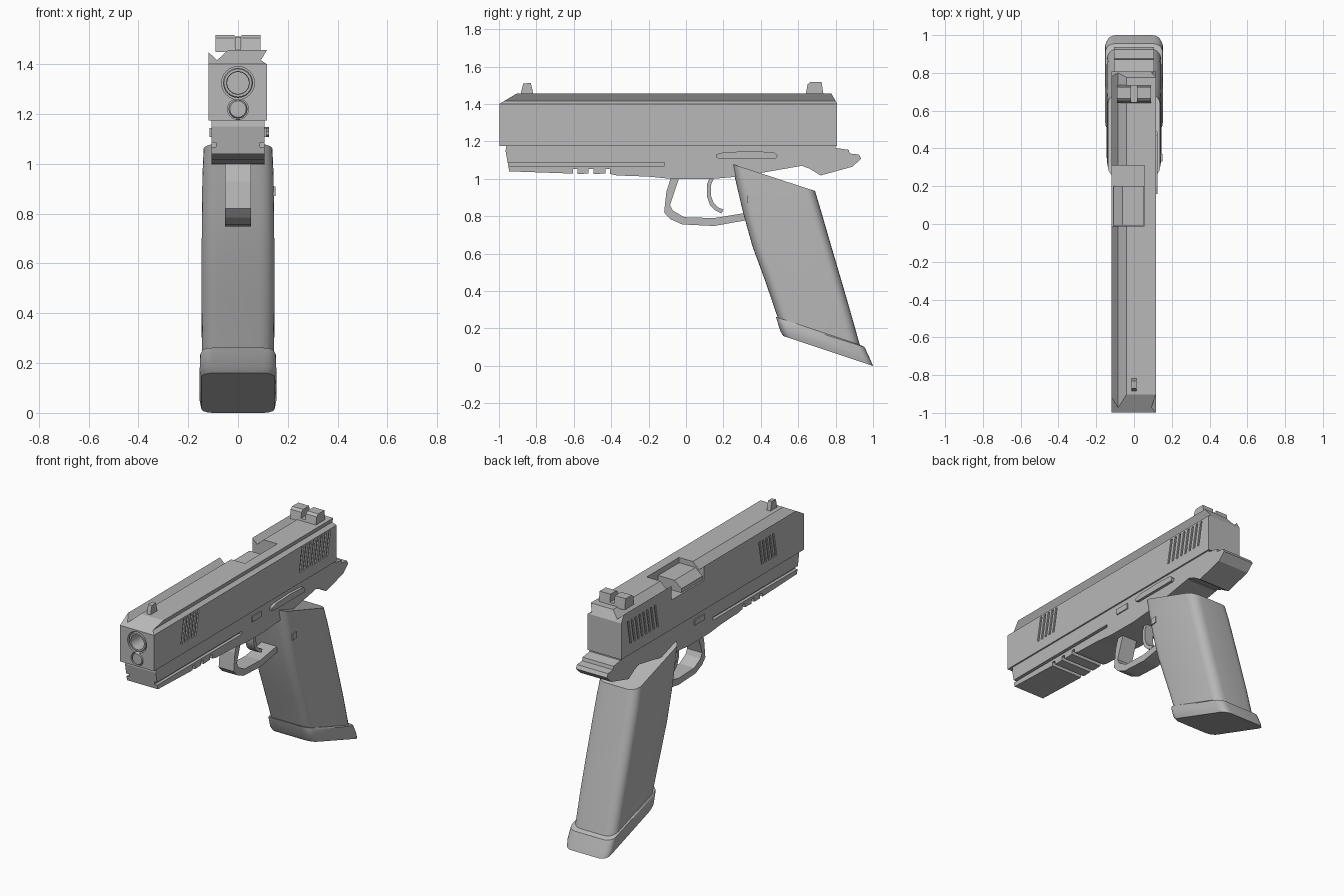
import bpy, bmesh, math
from mathutils import Vector

if "Cube" in bpy.data.objects:
    bpy.data.objects.remove(bpy.data.objects["Cube"])

grey = bpy.data.materials.new("plain grey")
grey.diffuse_color = (0.48, 0.48, 0.48, 1)
grey.use_nodes = True
grey.node_tree.nodes["Principled BSDF"].inputs["Base Color"].default_value = grey.diffuse_color


def finish(name, bm, smooth=False):
    bmesh.ops.recalc_face_normals(bm, faces=bm.faces)
    me = bpy.data.meshes.new(name)
    bm.to_mesh(me)
    bm.free()
    me.materials.append(grey)
    ob = bpy.data.objects.new(name, me)
    bpy.context.collection.objects.link(ob)
    if smooth:
        bpy.ops.object.select_all(action='DESELECT')
        ob.select_set(True)
        bpy.context.view_layer.objects.active = ob
        bpy.ops.object.shade_smooth_by_angle(angle=math.radians(35))
    return ob


def loft(name, rings, smooth=False):
    """Skin a list of equal closed rings and cap both ends."""
    bm = bmesh.new()
    vs = [[bm.verts.new(p) for p in r] for r in rings]
    n = len(vs[0])
    for a, b in zip(vs, vs[1:]):
        for i in range(n):
            j = (i + 1) % n
            bm.faces.new((a[i], a[j], b[j], b[i]))
    bm.faces.new(vs[0])
    bm.faces.new(vs[-1])
    return finish(name, bm, smooth)


def side(name, pts, x0, x1, smooth=False):
    """Extrude a (y, z) outline across x."""
    return loft(name, [[(x, y, z) for y, z in pts] for x in (x0, x1)], smooth)


def box(name, x0, x1, y0, y1, z0, z1):
    return side(name, [(y0, z0), (y1, z0), (y1, z1), (y0, z1)], x0, x1)


def turned(name, z, prof, n=24):
    """Lathe (radius, y) pairs around a y-directed axis at height z."""
    return loft(name, [[(r * math.cos(2 * math.pi * i / n), y,
                         z + r * math.sin(2 * math.pi * i / n)) for i in range(n)]
                       for r, y in prof], True)


def cut(ob, cutters):
    for c in cutters:
        m = ob.modifiers.new("cut", 'BOOLEAN')
        m.operation, m.solver, m.object = 'DIFFERENCE', 'EXACT', c
    dg = bpy.context.evaluated_depsgraph_get()
    dg.update()
    me = bpy.data.meshes.new_from_object(ob.evaluated_get(dg))
    ob.modifiers.clear()
    ob.data = me
    for c in cutters:
        bpy.data.objects.remove(c)


def strip(path, w):
    """Outline of constant thickness around a (y, z) path."""
    p = [Vector(q) for q in path]
    left, right = [], []
    for i, q in enumerate(p):
        t = (p[min(i + 1, len(p) - 1)] - p[max(i - 1, 0)]).normalized()
        nrm = Vector((-t.y, t.x)) * w / 2
        left.append(q + nrm)
        right.append(q - nrm)
    return [tuple(q) for q in left + right[::-1]]


# slide: cross-section with top grooves, extruded along y
sec = [(-.118, 1.175), (.116, 1.175), (.116, 1.40), (.092, 1.416), (.116, 1.457),
       (-.04, 1.457), (-.084, 1.416), (-.118, 1.448)]
slide = loft("slide", [[(x, y, z) for x, z in sec] for y in (-.998, .808)])
cutters = [
    side("front_wedge", [(-1.1, 1.34), (-.9, 1.459), (-.9, 1.6), (-1.1, 1.6)], -.3, .3),
    side("rear_wedge", [(.9, 1.32), (.815, 1.39), (.775, 1.46), (.775, 1.6), (.9, 1.6)], -.3, .3),
    box("port", -.2, .055, -.01, .31, 1.36, 1.6),
    turned("muzzle_hole", 1.325, [(.066, -1.1), (.066, -.75)]),
    turned("rod_hole", 1.22, [(.042, -1.1), (.042, -.9)]),
]
for y0, count, step in ((-.73, 5, .034), (.44, 8, .038)):
    for k in range(count):
        y = y0 + k * step
        prof = [(y, 1.24), (y + .015, 1.24), (y + .043, 1.39), (y + .028, 1.39)]
        cutters.append(side("groove_r", prof, .108, .2))
        cutters.append(side("groove_l", prof, -.2, -.110))
cut(slide, cutters)

# barrel, guide rod and chamber block
turned("barrel", 1.325, [(.06, -.74), (.06, -.99), (.056, -.996), (.046, -.996),
                         (.044, -.98), (.044, -.8)])
turned("guide_rod", 1.22, [(.038, -.89), (.038, -.99), (.033, -.998)])
chamber = [(-.108, 1.35), (-.108, 1.385), (-.06, 1.425), (.053, 1.425), (.053, 1.35)]
loft("chamber_block", [[(x, y, z) for x, z in chamber] for y in (-.008, .2)])

# sights
side("front_sight", [(-.885, 1.45), (-.87, 1.51), (-.83, 1.512), (-.815, 1.45)], -.013, .013)
rear = side("rear_sight", [(.64, 1.45), (.65, 1.505), (.665, 1.518), (.725, 1.518),
                           (.735, 1.45)], -.09, .09)
cut(rear, [box("sight_notch", -.015, .015, .5, .9, 1.47, 1.6)])

# frame with accessory-rail notches underneath
prof = [(-.96, 1.18), (-.965, 1.15), (-.945, 1.04), (-.605, 1.028)]
for y in (-.605, -.52, -.43):
    prof += [(y, 1.028), (y, 1.052), (y + .025, 1.052), (y + .025, 1.026)]
prof = prof[:3] + prof[4:]
prof += [(-.37, 1.018), (-.2, 1.012), (-.08, 1.0), (.12, .998), (.26, 1.01), (.42, 1.035),
         (.61, 1.068), (.66, 1.12), (.8, 1.15), (.8, 1.18)]
frame = side("frame", prof, -.107, .107)
cut(frame, [box("rail_r", .088, .2, -1.1, -.115, 1.068, 1.086),
            box("rail_l", -.2, -.088, -1.1, -.115, 1.068, 1.086),
            box("front_slot", -.07, .07, -1.1, -.955, 1.05, 1.07)])

# rear tang
side("tang", [(.56, 1.09), (.64, 1.135), (.76, 1.15), (.8, 1.165), (.87, 1.155), (.875, 1.135),
              (.925, 1.13), (.937, 1.108), (.89, 1.065), (.72, 1.018), (.66, 1.055)],
     -.107, .107)

# trigger guard and trigger
side("trigger_guard", [(-.08, 1.01), (-.105, .93), (-.117, .82), (-.085, .785), (-.02, .756),
                       (.15, .748), (.32, .778), (.32, .818), (.15, .79), (-.01, .795),
                       (-.07, .83), (-.085, .86), (-.035, 1.01)], -.052, .052)
side("trigger", strip([(.145, 1.02), (.123, .97), (.122, .91), (.138, .865), (.163, .84),
                       (.195, .825)], .022), -.03, .03, True)

# small controls on the sides
pill = [(.16, 1.115), (.175, 1.108), (.48, 1.108), (.49, 1.125), (.47, 1.142),
        (.35, 1.148), (.2, 1.142), (.16, 1.13)]
side("slide_stop", pill, .1, .124)
box("takedown_button_r", .1, .114, -.02, .073, 1.108, 1.143)
box("takedown_button_l", -.114, -.1, -.02, .073, 1.108, 1.143)


def rounded(front, back, hw, r):
    """Rounded-rectangle ring in the tilted plane from front to back (y, z)."""
    f, b = Vector(front), Vector(back)
    L = (b - f).length
    d = (b - f) / L
    ring = []
    for cx, cu, a0 in ((hw - r, L - r, 0), (-hw + r, L - r, 90), (-hw + r, r, 180), (hw - r, r, 270)):
        for k in range(6):
            a = math.radians(a0 + 18 * k)
            p = f + d * (cu + r * math.sin(a))
            ring.append((cx + r * math.cos(a), p.x, p.y))
    return ring


# grip
fronts = [(.245, 1.08), (.27, .97), (.305, .82), (.355, .64), (.425, .45), (.50, .23)]
backs = [(.69, .935), (.72, .835), (.762, .69), (.815, .51), (.872, .315), (.93, .11)]
halves = [.138, .143, .145, .146, .146, .143]
loft("grip", [rounded(f, b, h, .06) for f, b, h in zip(fronts, backs, halves)], True)

# magazine release
box("magazine_release", .1, .15, .33, .37, .87, .91)

# magazine base plate
loft("base_plate", [rounded((.48, .262), (.935, .11), .146, .05),
                    rounded((.485, .248), (.955, .10), .152, .05),
                    rounded((.505, .185), (.985, .035), .154, .05),
                    rounded((.52, .16), (1.0, 0), .147, .05)], True)
